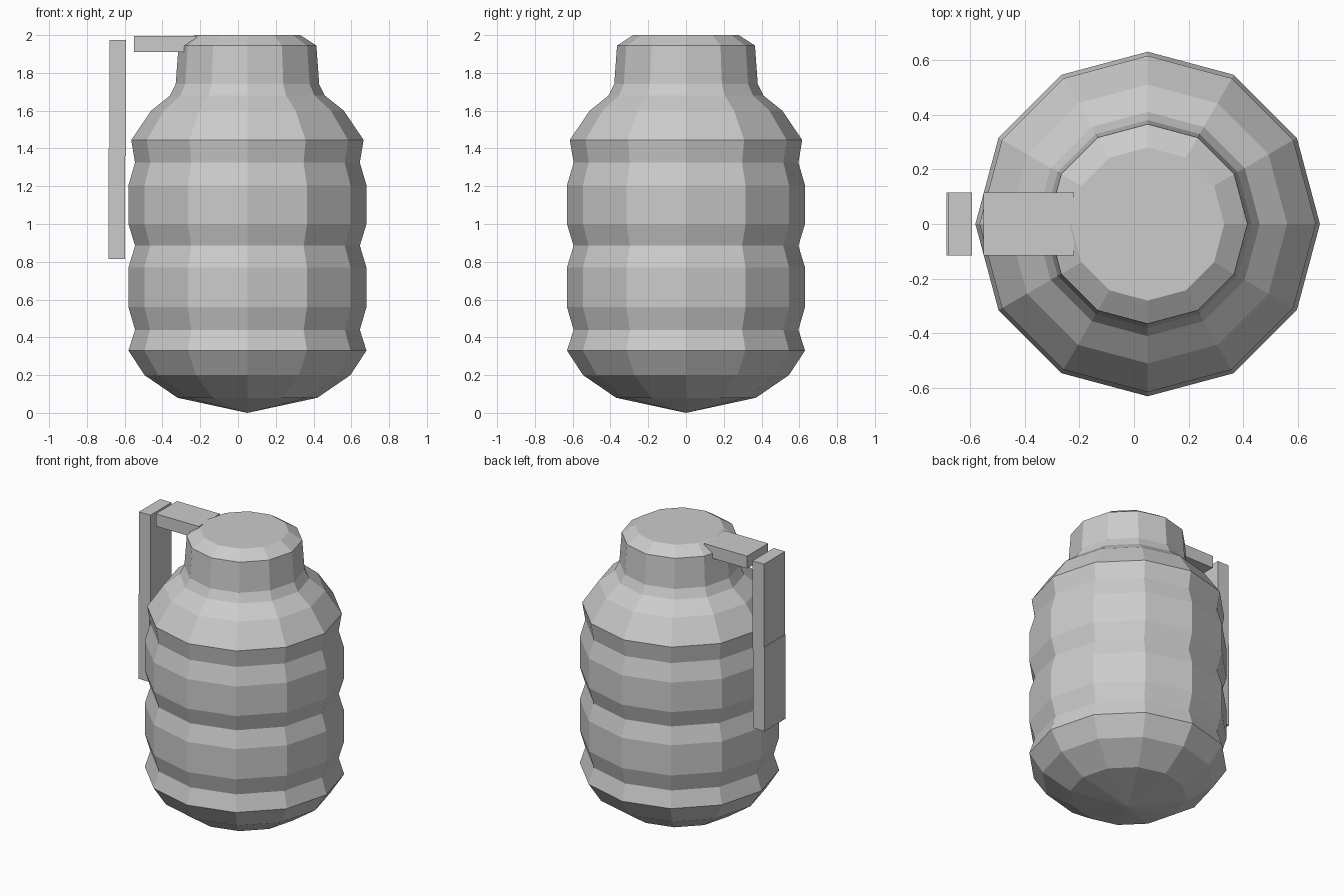
import bpy
import math

cube = bpy.data.objects.get("Cube")
if cube:
    bpy.data.objects.remove(cube, do_unlink=True)

# Single plain grey finish
GREY = (0.6, 0.6, 0.6, 1.0)
grey = bpy.data.materials.new("plain_grey")
grey.use_nodes = True
grey.diffuse_color = GREY
grey.node_tree.nodes["Principled BSDF"].inputs["Base Color"].default_value = GREY


def add_object(name, verts, faces):
    mesh = bpy.data.meshes.new(name)
    mesh.from_pydata(verts, [], faces)
    mesh.materials.append(grey)
    obj = bpy.data.objects.new(name, mesh)
    bpy.context.collection.objects.link(obj)
    return obj


def lathe(name, tip_z, profile, sides, cx):
    """Revolve (radius, z) rings around z, with a pointed base and a flat top."""
    verts = [(cx, 0, tip_z)]
    for r, z in profile:
        for i in range(sides):
            a = math.tau * i / sides
            verts.append((cx + r * math.cos(a), r * math.sin(a), z))

    def ring(k, i):
        return 1 + k * sides + i % sides

    faces = [(0, ring(0, i + 1), ring(0, i)) for i in range(sides)]
    for k in range(len(profile) - 1):
        for i in range(sides):
            faces.append((ring(k, i), ring(k, i + 1), ring(k + 1, i + 1), ring(k + 1, i)))
    faces.append([ring(len(profile) - 1, i) for i in range(sides)])
    return add_object(name, verts, faces)


def box(name, x0, x1, half_y, z0, z1):
    bpy.ops.mesh.primitive_cube_add(size=1, location=((x0 + x1) / 2, 0, (z0 + z1) / 2))
    obj = bpy.context.object
    obj.name = obj.data.name = name
    obj.scale = (x1 - x0, 2 * half_y, z1 - z0)
    bpy.ops.object.transform_apply(location=False, rotation=False, scale=True)
    obj.data.materials.append(grey)
    return obj


# Ribbed body with rounded base, shoulder, neck and bevelled cap
base = [(0.37, 0.08), (0.545, 0.2), (0.63, 0.33)]
ribs = [(0.595, 0.44), (0.63, 0.56), (0.63, 0.77), (0.595, 0.885),
        (0.63, 1.0), (0.63, 1.205), (0.595, 1.325)]
shoulder = [(0.615, 1.445), (0.51, 1.6), (0.41, 1.68)]
neck = [(0.38, 1.74), (0.365, 1.945), (0.28, 2.0)]
lathe("ribbed_body", 0.0, base + ribs + shoulder + neck, 12, 0.05)

# Arm reaching out from the cap
box("top_arm", -0.55, -0.22, 0.116, 1.91, 1.996)

# Hanging lever in two slightly offset lengths
box("upper_lever", -0.68, -0.592, 0.116, 1.36, 1.975)
box("lower_lever", -0.685, -0.598, 0.116, 0.815, 1.4)
